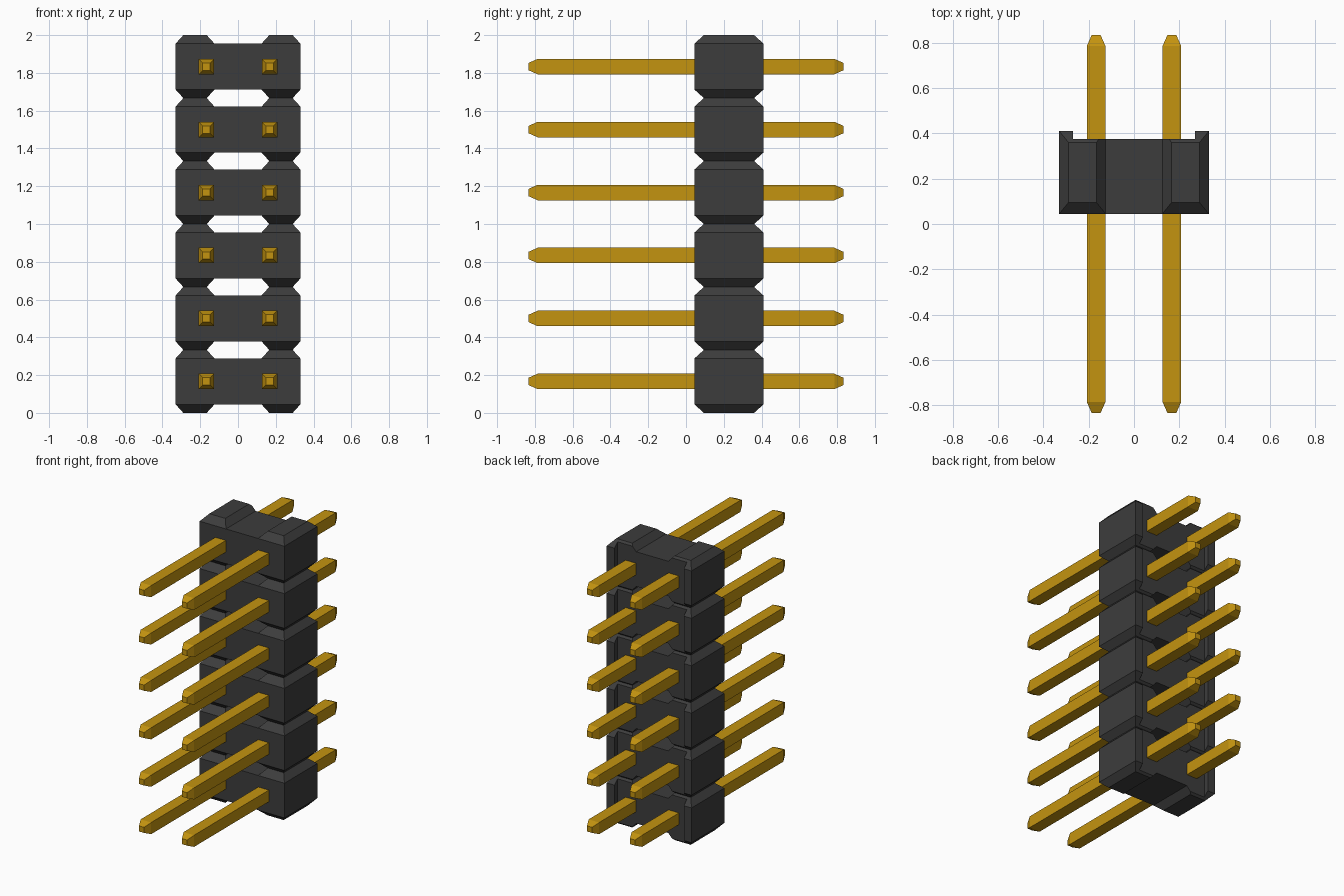
import bpy, bmesh
from mathutils import Matrix, Vector

cube = bpy.data.objects.get("Cube")
if cube:
    bpy.data.objects.remove(cube, do_unlink=True)

ROWS = 6
PITCH = 2.0 / ROWS
PIN_X = 0.167                 # pin column offset
HALF_X, HALF_Z = 0.33, 0.122  # block core
FRONT, BACK = 0.045, 0.41
BEVEL = 0.045                 # height and run of the raised pads


def material(name, rgb, roughness, metallic=0.0):
    m = bpy.data.materials.new(name)
    m.use_nodes = True
    m.diffuse_color = (*rgb, 1)
    bsdf = m.node_tree.nodes["Principled BSDF"]
    bsdf.inputs["Base Color"].default_value = (*rgb, 1)
    bsdf.inputs["Roughness"].default_value = roughness
    bsdf.inputs["Metallic"].default_value = metallic
    return m


black = material("black plastic", (0.046, 0.046, 0.046), 0.6)
gold = material("gold metal", (0.55, 0.295, 0.005), 0.5)


def box(bm, lo, hi):
    lo, hi = Vector(lo), Vector(hi)
    mat = Matrix.Translation((lo + hi) / 2) @ Matrix.Diagonal((*(hi - lo), 1))
    return bmesh.ops.create_cube(bm, size=1, matrix=mat)["verts"]


def add_object(name, bm, mat):
    mesh = bpy.data.meshes.new(name)
    bm.normal_update()
    bm.to_mesh(mesh)
    bm.free()
    mesh.materials.append(mat)
    obj = bpy.data.objects.new(name, mesh)
    bpy.context.collection.objects.link(obj)
    return obj


# Housing segment: core block split in three across its width
bm = bmesh.new()
box(bm, (-HALF_X, FRONT, -HALF_Z), (HALF_X, BACK, HALF_Z))
for x in (-0.125, 0.125):
    bmesh.ops.bisect_plane(bm, geom=bm.verts[:] + bm.edges[:] + bm.faces[:],
                           plane_co=(x, 0, 0), plane_no=(1, 0, 0))
bm.normal_update()

# Raised tapered pads on the top and bottom of both outer thirds
pads = [f for f in bm.faces
        if abs(f.normal.z) > 0.9 and abs(f.calc_center_median().x) > 0.15]
for face in bmesh.ops.extrude_discrete_faces(bm, faces=pads)["faces"]:
    c = face.calc_center_median()
    up = 1 if c.z > 0 else -1
    for v in face.verts:
        v.co.x += BEVEL * 0.9 * (1 if v.co.x < c.x else -1)
        v.co.y += BEVEL * 1.1 * (1 if v.co.y < c.y else -1)
        v.co.z = up * PITCH / 2
segment = add_object("housing", bm, black)
segment.location.z = PITCH / 2

# Shallow channel down the back, leaving a lip on each side
bm = bmesh.new()
box(bm, (-0.27, 0.375, -0.5), (0.27, 0.6, 0.5))
cutter = add_object("channel_cutter", bm, black)
cutter.location.z = PITCH / 2
cutter.hide_render = True
cut = segment.modifiers.new("channel", 'BOOLEAN')
cut.operation, cut.solver, cut.object = 'DIFFERENCE', 'EXACT', cutter
bpy.context.view_layer.objects.active = segment
segment.select_set(True)
bpy.ops.object.modifier_apply(modifier=cut.name)
bpy.data.objects.remove(cutter, do_unlink=True)

# Stack the segments
stack = segment.modifiers.new("stack", 'ARRAY')
stack.count = ROWS
stack.use_relative_offset = False
stack.use_constant_offset = True
stack.constant_offset_displace = (0, 0, PITCH)

# Square pin with tapered tips
bm = bmesh.new()
box(bm, (-0.041, -0.785, -0.041), (0.041, 0.785, 0.041))
bm.normal_update()
ends = [f for f in bm.faces if abs(f.normal.y) > 0.9]
for face in bmesh.ops.extrude_discrete_faces(bm, faces=ends)["faces"]:
    for v in face.verts:
        v.co = (v.co.x * 0.48, 0.833 if v.co.y > 0 else -0.833, v.co.z * 0.48)
first = add_object("pin_right_1", bm, gold)

for side, x in (("right", -PIN_X), ("left", PIN_X)):
    for i in range(ROWS):
        name = f"pin_{side}_{i + 1}"
        pin = first
        if name != first.name:
            pin = bpy.data.objects.new(name, first.data)
            bpy.context.collection.objects.link(pin)
        pin.location = (x, 0, (i + 0.5) * PITCH)
